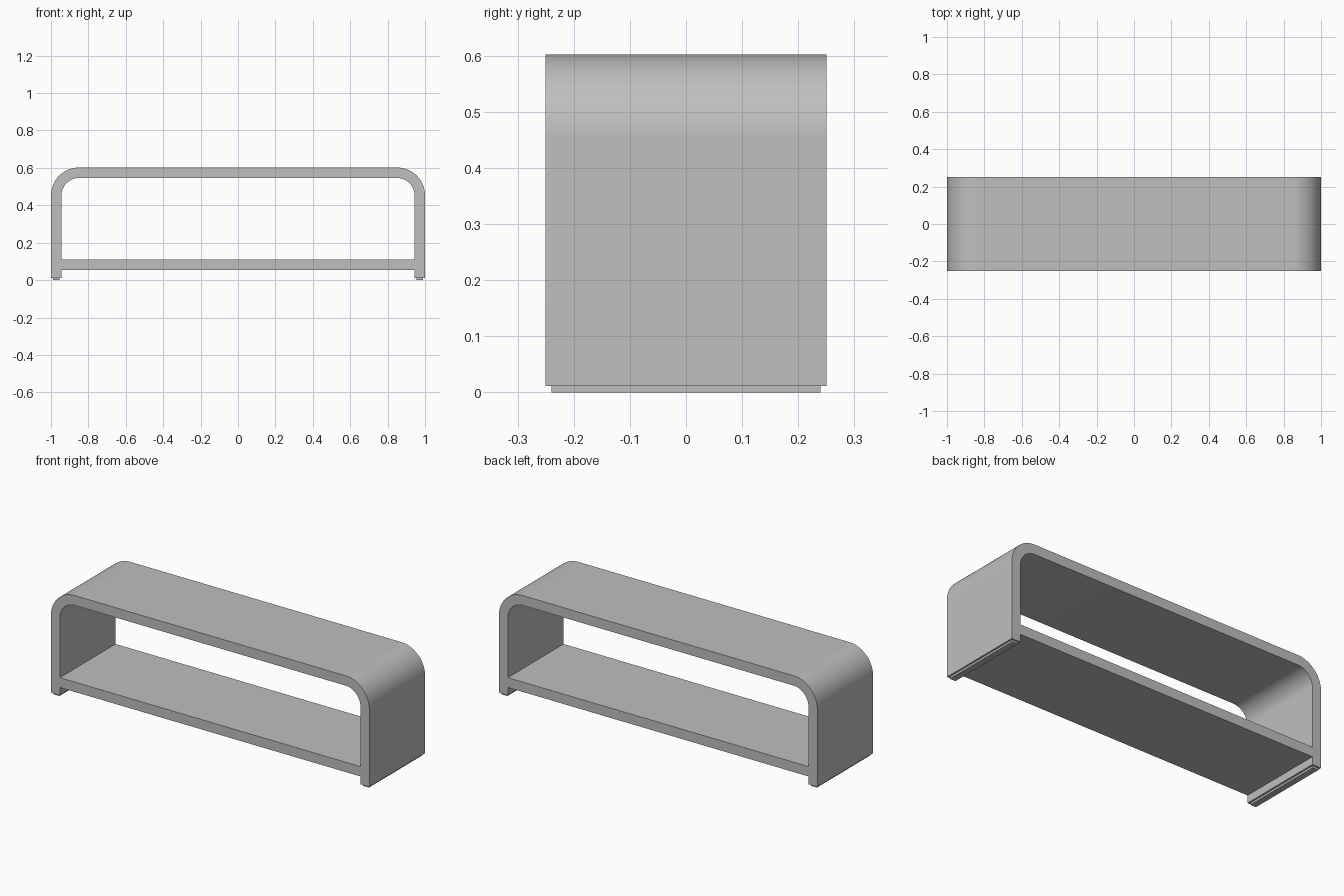
import bpy, bmesh, math

cube = bpy.data.objects.get("Cube")
if cube:
    bpy.data.objects.remove(cube, do_unlink=True)

HALF_W, HALF_D, TOP = 1.0, 0.25, 0.602
THICK, RADIUS, LEG_BOTTOM = 0.056, 0.15, 0.011
SHELF_LOW, SHELF_HIGH = 0.055, 0.111
INSET = 0.01
SEGMENTS = 24

grey = bpy.data.materials.new("warm_grey")
grey.use_nodes = True
colour = (0.52, 0.52, 0.52, 1)
grey.diffuse_color = colour
grey.node_tree.nodes["Principled BSDF"].inputs["Base Color"].default_value = colour


def arch(offset):
    """Arch outline from the left foot over the top to the right foot."""
    r = RADIUS - offset
    cx, cz = HALF_W - RADIUS, TOP - RADIUS
    half = [(HALF_W - offset, LEG_BOTTOM)]
    for i in range(SEGMENTS + 1):
        a = math.pi / 2 * i / SEGMENTS
        half.append((cx + r * math.cos(a), cz + r * math.sin(a)))
    return half + [(-x, z) for x, z in reversed(half)]


def extrude_profile(name, points, half_depth):
    """Closed prism from an x-z outline, extruded along y."""
    bm = bmesh.new()
    face = bm.faces.new([bm.verts.new((x, -half_depth, z)) for x, z in points])
    result = bmesh.ops.extrude_face_region(bm, geom=[face])
    moved = [g for g in result["geom"] if isinstance(g, bmesh.types.BMVert)]
    bmesh.ops.translate(bm, verts=moved, vec=(0, 2 * half_depth, 0))
    bmesh.ops.recalc_face_normals(bm, faces=bm.faces)
    mesh = bpy.data.meshes.new(name)
    bm.to_mesh(mesh)
    bm.free()
    mesh.materials.append(grey)
    obj = bpy.data.objects.new(name, mesh)
    bpy.context.collection.objects.link(obj)
    return obj


def rectangle(x0, x1, z0, z1):
    return [(x0, z0), (x1, z0), (x1, z1), (x0, z1)]


# Rounded outer frame: both legs and the top in one bent board
frame = extrude_profile("bench_frame", arch(0) + arch(THICK)[::-1], HALF_D)
bpy.ops.object.select_all(action="DESELECT")
frame.select_set(True)
bpy.context.view_layer.objects.active = frame
bpy.ops.object.shade_smooth_by_angle(angle=math.radians(30))

# Lower shelf between the legs
inner = HALF_W - THICK
extrude_profile("lower_shelf", rectangle(-inner, inner, SHELF_LOW, SHELF_HIGH), HALF_D)

# Thin inset foot strip under each leg
for name, side in (("left_foot", 1), ("right_foot", -1)):
    a, b = sorted((side * (inner + INSET), side * (HALF_W - INSET)))
    extrude_profile(name, rectangle(a, b, 0, LEG_BOTTOM), HALF_D - INSET)
